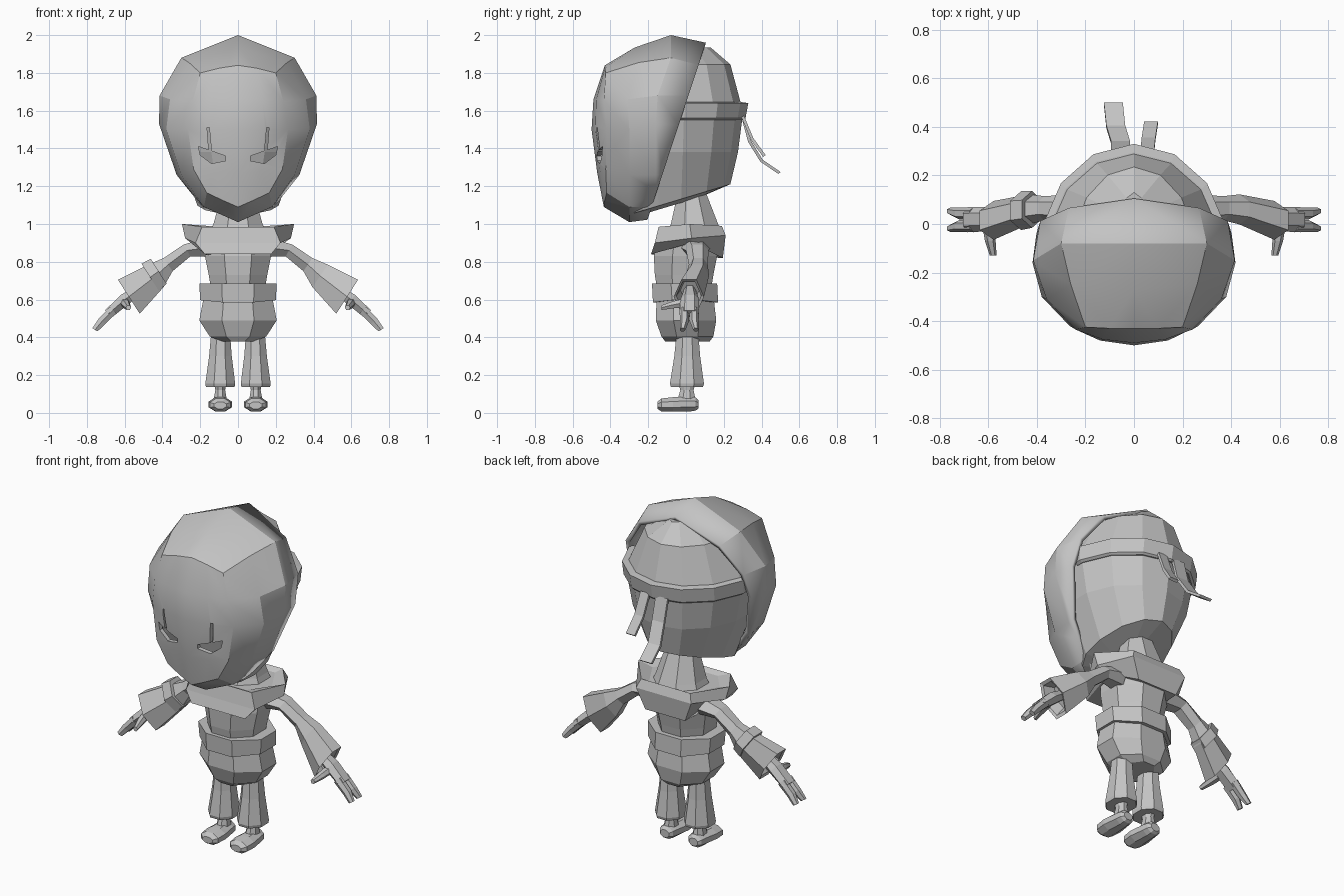
import bpy, bmesh
from math import sin, cos, pi, radians
from mathutils import Vector

if "Cube" in bpy.data.objects:
    bpy.data.objects.remove(bpy.data.objects["Cube"])

GREY = (0.55, 0.55, 0.55, 1)
grey = bpy.data.materials.new("plain grey")
grey.use_nodes = True
grey.diffuse_color = GREY
grey.node_tree.nodes["Principled BSDF"].inputs["Base Color"].default_value = GREY

# Slanted plane where the front mask ends and the back of the head begins
RIM_POINT, RIM_NORMAL = Vector((0, -0.03, 1.55)), Vector((0, 1, -0.33))


def finish(name, bm, smooth=False):
    mesh = bpy.data.meshes.new(name)
    bm.to_mesh(mesh)
    bm.free()
    mesh.materials.append(grey)
    ob = bpy.data.objects.new(name, mesh)
    bpy.context.scene.collection.objects.link(ob)
    if smooth:
        bpy.ops.object.select_all(action='DESELECT')
        ob.select_set(True)
        bpy.context.view_layer.objects.active = ob
        bpy.ops.object.shade_smooth_by_angle(angle=radians(25))
    return ob


def loft(name, rings, side=1, behind_rim=False):
    """Skin closed rings of points and cap both ends."""
    bm = bmesh.new()
    rows = [[bm.verts.new((p[0] * side, p[1], p[2])) for p in r] for r in rings]
    for a, b in zip(rows, rows[1:]):
        for i in range(len(a)):
            j = (i + 1) % len(a)
            bm.faces.new((a[i], a[j], b[j], b[i]))
    bm.faces.new(rows[0])
    bm.faces.new(rows[-1])
    bmesh.ops.recalc_face_normals(bm, faces=bm.faces)
    if behind_rim:
        geom = bm.verts[:] + bm.edges[:] + bm.faces[:]
        bmesh.ops.bisect_plane(bm, geom=geom, plane_co=RIM_POINT + Vector((0, -0.02, 0)),
                               plane_no=RIM_NORMAL, clear_inner=True)
    return finish(name, bm)


def section(centre, u, v, n=6, turn=0):
    c, u, v = Vector(centre), Vector(u), Vector(v)
    return [c + u * cos(turn + 2 * pi * i / n) + v * sin(turn + 2 * pi * i / n) for i in range(n)]


def egg(z, rx, front, back, centre=-0.1, n=14, tilt=0):
    """Level ring with separate front and back depth."""
    pts = []
    for i in range(n):
        a = 2 * pi * i / n - pi / 2
        y = centre + sin(a) * ((back - centre) if sin(a) > 0 else (centre - front))
        pts.append((rx * cos(a), y, z + tilt * y))
    return pts


def block(z, rx, front, back, x=0, dip=0):
    """Level octagon with a flat front; dip lowers its front and back."""
    k, mid = cos(pi / 8), (front + back) / 2
    ring = section((x, mid, z), (rx / k, 0, 0), (0, (back - front) / 2 / k, 0), 8, pi / 8)
    for p in ring:
        p.z -= dip * abs(p.y - mid) / (back - mid)
    return ring


def limb(specs):
    """Rings along an arm: x, y, z, half depth, half height, downward angle."""
    return [section((x, y, z), (0, hy, 0), (sin(a) * hv / 0.866, 0, cos(a) * hv / 0.866))
            for x, y, z, hy, hv, a in specs]


# Mask: half of a rounded box shell, mirrored, thickened and pierced by the eyes
rows = [
    [(0, -.43, 1.84), (.1, -.43, 1.825), (.2, -.425, 1.8), (.26, -.25, 1.855), (.3, -.08, 1.88), (.25, .15, 1.82)],
    [(0, -.49, 1.66), (.13, -.475, 1.66), (.24, -.435, 1.65), (.36, -.31, 1.66), (.415, -.15, 1.68), (.37, .1, 1.68)],
    [(0, -.5, 1.5), (.14, -.48, 1.5), (.265, -.42, 1.5), (.38, -.3, 1.5), (.418, -.16, 1.53), (.39, .05, 1.52)],
    [(0, -.47, 1.27), (.12, -.455, 1.28), (.235, -.425, 1.29), (.3, -.3, 1.26), (.325, -.16, 1.26), (.31, 0, 1.27)],
    [(0, -.435, 1.09), (.08, -.43, 1.125), (.165, -.42, 1.165), (.18, -.3, 1.09), (.19, -.15, 1.09), (.18, 0, 1.12)],
]
crown = [(0, -.27, 1.935), (0, -.08, 2), (0, .15, 1.95)]
chin = [(0, -.3, 1.01), (0, -.15, 1.03), (0, 0, 1.06)]
bm = bmesh.new()
grid = [[bm.verts.new(p) for p in row] for row in rows]
for a, b in zip(grid, grid[1:]):
    for i in range(len(a) - 1):
        bm.faces.new((a[i], a[i + 1], b[i + 1], b[i]))
for row, spine in ((grid[0], crown), (grid[-1], chin)):
    s = [bm.verts.new(p) for p in spine]
    bm.faces.new((row[0], row[1], s[0]))
    bm.faces.new((row[1], row[2], row[3], s[0]))
    for i in (0, 1):
        bm.faces.new((row[i + 3], row[i + 4], s[i + 1], s[i]))
bmesh.ops.recalc_face_normals(bm, faces=bm.faces)
foremost = min(bm.faces, key=lambda f: f.calc_center_median().y)
if foremost.normal.y > 0:
    bmesh.ops.reverse_faces(bm, faces=bm.faces)
bmesh.ops.bisect_plane(bm, geom=bm.verts[:] + bm.edges[:] + bm.faces[:],
                       plane_co=RIM_POINT, plane_no=RIM_NORMAL, clear_outer=True)
mask = finish("face_mask", bm, smooth=True)
mirror = mask.modifiers.new("mirror", 'MIRROR')
mirror.use_axis[0] = True
shell = mask.modifiers.new("thickness", 'SOLIDIFY')
shell.thickness = 0.025
shell.offset = -1

# Eye openings with a slit above each
eye = [(.21, 1.41), (.065, 1.36), (.065, 1.335), (.14, 1.32), (.2, 1.365)]
slit = [(.152, 1.51), (.164, 1.51), (.154, 1.38), (.14, 1.38)]
for label, outline in (("eye", eye), ("slit", slit)):
    for side, word in ((1, "left"), (-1, "right")):
        cutter = loft(f"{word}_{label}_cutter", [[(x, y, z) for x, z in outline] for y in (-.6, -.36)], side)
        cutter.hide_render = True
        cutter.hide_viewport = True
        cut = mask.modifiers.new(cutter.name, 'BOOLEAN')
        cut.operation = 'DIFFERENCE'
        cut.solver = 'EXACT'
        cut.object = cutter

# Back of the head, headband and its two tails
loft("head", [egg(1.935, .07, -.17, .13), egg(1.845, .25, -.32, .235), egg(1.64, .355, -.41, .29),
              egg(1.55, .36, -.42, .297), egg(1.38, .325, -.4, .275),
              egg(1.14, .22, -.3, .235, tilt=.3), egg(1.12, .1, -.2, .08, tilt=.3)])
loft("headband", [egg(1.55, .365, -.4, .305), egg(1.56, .38, -.4, .315), egg(1.64, .385, -.4, .33),
                  egg(1.645, .36, -.4, .295)], behind_rim=True)


def tail(name, path, half):
    loft(name, [section(p, (half, 0, 0), (0, .009, .007), 4, pi / 4) for p in path])


tail("long_band_tail", [(-.055, .3, 1.57), (-.055, .335, 1.44), (-.075, .4, 1.335), (-.085, .495, 1.27)], .055)
tail("short_band_tail", [(.055, .3, 1.57), (.06, .35, 1.45), (.07, .415, 1.36)], .04)

# Neck, collar, torso, belt and hips
loft("neck", [block(.95, .15, -.1, .19), block(1.0, .13, -.08, .17), block(1.18, .08, -.04, .1)])


def symmetric(half):
    return half + [(-x, y, z) for x, y, z in reversed(half)]


loft("collar", [
    symmetric([(.13, -.11, .97), (.22, 0, .97), (.13, .16, .97)]),
    symmetric([(.19, -.145, .985), (.297, .02, 1.0), (.16, .19, .99)]),
    symmetric([(.225, -.165, .9), (.28, .03, .925), (.18, .21, .94)]),
    symmetric([(.175, -.185, .84), (.2, .03, .9), (.13, .195, .82)])])
loft("torso", [block(.92, .18, -.15, .16), block(.83, .175, -.17, .165),
               block(.73, .155, -.165, .145), block(.64, .14, -.15, .13)])
loft("belt", [block(.685, .17, -.15, .14), block(.685, .205, -.18, .165),
              block(.605, .2, -.175, .17, dip=.02), block(.605, .17, -.15, .14, dip=.02)])
loft("hips", [block(.62, .18, -.155, .145), block(.49, .205, -.16, .16),
              block(.405, .15, -.13, .145), block(.378, .09, -.11, .125)])

# Paired limbs
for side, word in ((1, "left"), (-1, "right")):
    loft(f"{word}_trouser", [block(.42, .05, -.05, .065, .092), block(.3, .06, -.062, .075, .093),
                             block(.155, .079, -.085, .095, .094), block(.138, .076, -.08, .09, .094)], side)
    loft(f"{word}_ankle", [block(.16, .03, -.04, .05, .094), block(.12, .026, -.03, .04, .094),
                           block(.07, .035, -.045, .05, .094)], side)
    foot = [(-.152, .035, .02, .04), (-.13, .06, .037, .042), (-.07, .066, .041, .045),
            (.02, .052, .043, .047), (.05, .046, .038, .047), (.066, .03, .024, .045)]
    loft(f"{word}_shoe", [section((.094, y, z), (w, 0, 0), (0, 0, h), 8, pi / 8)
                          for y, w, h, z in foot], side)

    loft(f"{word}_sleeve", limb([
        (.16, .05, .875, .08, .05, .2), (.27, .06, .86, .06, .036, .5), (.37, .065, .785, .05, .042, .6),
        (.435, .06, .725, .062, .072, .6), (.578, .015, .615, .08, .107, .57),
        (.572, .015, .619, .066, .088, .57), (.52, .02, .65, .05, .06, .57)]), side)
    loft(f"{word}_palm", limb([(.52, .02, .655, .03, .025, .65), (.6, .02, .6, .05, .032, .7),
                               (.685, .018, .525, .052, .026, .8)]), side)
    for label, y, tip in (("front", -.008, -.018), ("back", .043, .053)):
        loft(f"{word}_{label}_finger", limb([(.66, y, .545, .026, .024, .8), (.72, y, .485, .024, .022, .9),
                                             (.757, tip, .44, .015, .016, 1)]), side)
    loft(f"{word}_thumb", [section(p, (w, 0, 0), (0, 0, w), 6) for p, w in
                           (((.6, 0, .585), .026), ((.592, -.07, .572), .022), ((.58, -.13, .557), .014))], side)

# Band worn on the right arm only
loft("right_arm_band", limb([(.42, .06, .75, .076, .078, .57), (.465, .055, .718, .08, .085, .57)]), -1)
